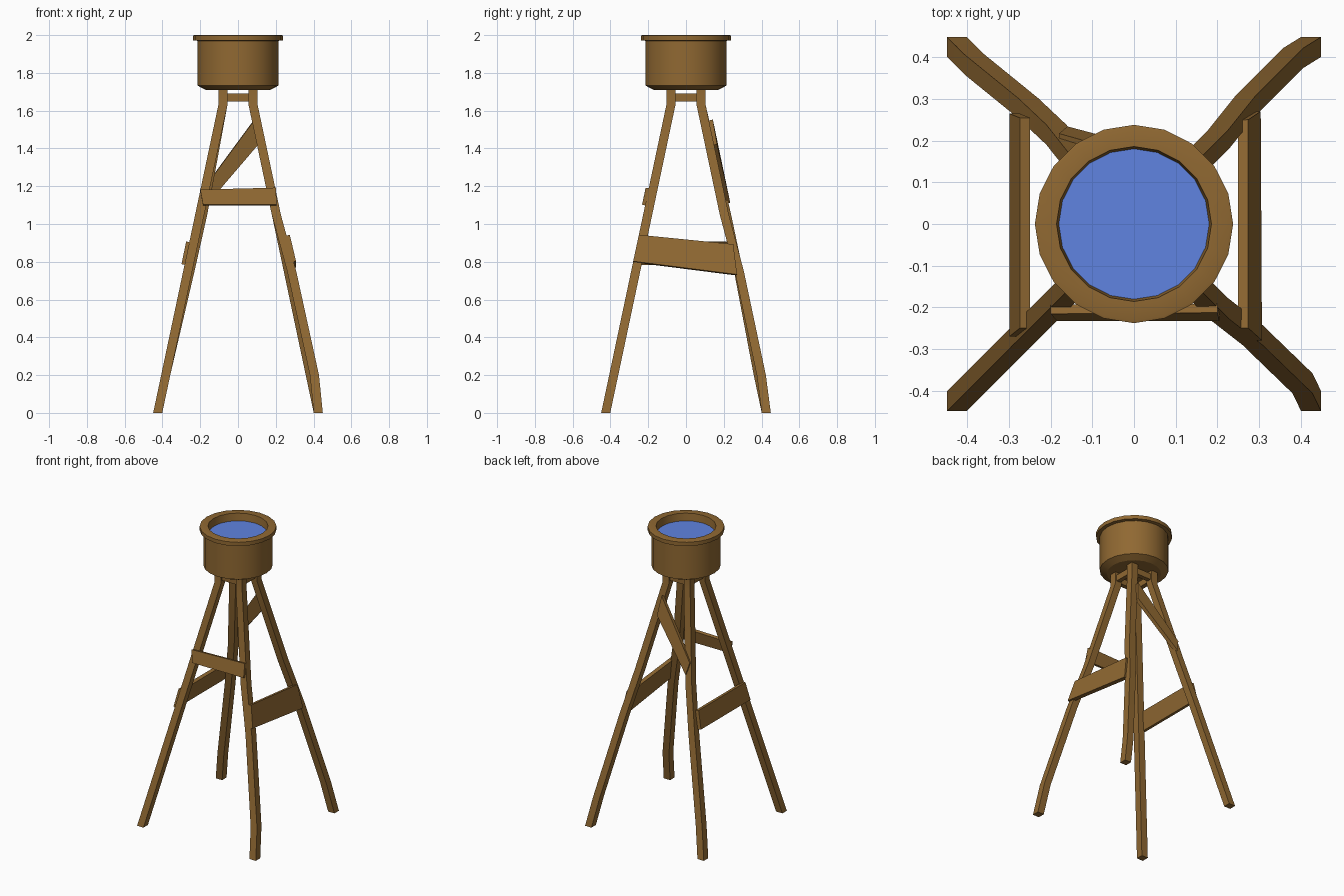
import bpy, bmesh, math
from mathutils import Vector

if "Cube" in bpy.data.objects:
    bpy.data.objects.remove(bpy.data.objects["Cube"])


def material(name, rgb):
    m = bpy.data.materials.new(name)
    m.diffuse_color = (*rgb, 1)
    m.use_nodes = True
    m.node_tree.nodes["Principled BSDF"].inputs["Base Color"].default_value = m.diffuse_color
    return m


WOOD = material("brown wood", (0.28, 0.14, 0.032))
WATER = material("blue lining", (0.115, 0.23, 0.75))


def finish(name, bm, mat, angle=40):
    bmesh.ops.recalc_face_normals(bm, faces=bm.faces[:])
    me = bpy.data.meshes.new(name)
    bm.to_mesh(me)
    bm.free()
    me.materials.append(mat)
    ob = bpy.data.objects.new(name, me)
    bpy.context.collection.objects.link(ob)
    bpy.ops.object.select_all(action='DESELECT')
    ob.select_set(True)
    bpy.context.view_layer.objects.active = ob
    bpy.ops.object.shade_smooth_by_angle(angle=math.radians(angle))
    return ob


def loft(name, rings, mat, angle=40, cap=True):
    """Skin a stack of equal-sized vertex rings."""
    bm = bmesh.new()
    vs = [[bm.verts.new(p) for p in r] for r in rings]
    n = len(vs[0])
    for a, b in zip(vs, vs[1:]):
        for i in range(n):
            j = (i + 1) % n
            bm.faces.new((a[i], a[j], b[j], b[i]))
    if cap:
        bm.faces.new(vs[0])
        bm.faces.new(vs[-1])
    return finish(name, bm, mat, angle)


def circle(r, z, n=20):
    return [(r * math.cos(2 * math.pi * i / n), r * math.sin(2 * math.pi * i / n), z)
            for i in range(n)]


# Bowl housing: chamfered base, wall, flat rim, inner lip
profile = [(0.17, 1.71), (0.215, 1.733), (0.215, 1.97), (0.238, 1.972),
           (0.238, 1.998), (0.232, 2.0), (0.186, 2.0), (0.18, 1.945)]
loft("bowl_housing", [circle(r, z) for r, z in profile], WOOD, cap=False)
base = bmesh.new()
base.faces.new([base.verts.new(p) for p in circle(0.17, 1.71)])
base_ob = finish("bowl_base", base, WOOD)

# Blue concave lining
loft("bowl_lining", [circle(0.183 * math.cos(a), 1.95 - 0.11 * math.sin(a))
                     for a in (math.radians(d) for d in (0, 20, 36, 52, 68, 82))], WATER, 60)


# Square-section legs, splayed below and upright under the bowl
def leg_centre(z):
    return 0.425 - 0.345 * min(z, 1.63) / 1.63


def leg(name, sx, sy, bends):
    rings = []
    for z in (0, 0.2, 0.75, 1.05, 1.63, 1.72):
        dx, dy = bends.get(z, (0, 0))
        c = leg_centre(z)
        h = 0.024
        rings.append([(sx * c + dx + a * h, sy * c + dy + b * h, z)
                      for a, b in ((-1, -1), (1, -1), (1, 1), (-1, 1))])
    loft(name, rings, WOOD, 35)


leg("front_left_leg", -1, -1, {})
leg("front_right_leg", 1, -1, {0.2: (0.022, 0), 0.75: (0.018, 0)})
leg("back_left_leg", -1, 1, {0.75: (0.012, 0.012), 1.05: (0.016, 0.012)})
leg("back_right_leg", 1, 1, {0.2: (0, 0.016), 0.75: (0, 0.016)})


# Braces: planks whose end edges are given as (bottom, top) points
def plank(name, b0, t0, b1, t1, thick):
    b0, t0, b1, t1 = (Vector(p) for p in (b0, t0, b1, t1))
    nrm = (b1 - b0).cross(t0 - b0).normalized() * thick / 2
    loft(name, [[b0 - nrm, t0 - nrm, t0 + nrm, b0 + nrm],
                [b1 - nrm, t1 - nrm, t1 + nrm, b1 + nrm]], WOOD, 35)


plank("front_brace", (-0.185, -0.222, 1.10), (-0.2, -0.205, 1.18),
      (0.205, -0.222, 1.10), (0.2, -0.202, 1.19), 0.022)
plank("right_brace", (0.295, -0.28, 0.80), (0.262, -0.25, 0.94),
      (0.292, 0.27, 0.73), (0.262, 0.25, 0.89), 0.025)
plank("left_brace", (-0.287, -0.27, 0.785), (-0.262, -0.25, 0.905),
      (-0.287, 0.265, 0.785), (-0.262, 0.255, 0.905), 0.025)
plank("back_brace", (-0.16, 0.222, 1.11), (-0.18, 0.205, 1.19),
      (0.105, 0.152, 1.42), (0.085, 0.130, 1.55), 0.025)

# Short cross ties under the bowl
for name, sx, sy in (("front_tie", 0, -1), ("back_tie", 0, 1),
                     ("left_tie", -1, 0), ("right_tie", 1, 0)):
    a, b = (-sy, sx)
    p = Vector((sx * 0.08, sy * 0.08, 0))
    t = Vector((a, b, 0)) * 0.075
    lo, hi = Vector((0, 0, 1.648)), Vector((0, 0, 1.69))
    plank(name, p - t + lo, p - t + hi, p + t + lo, p + t + hi, 0.03)
